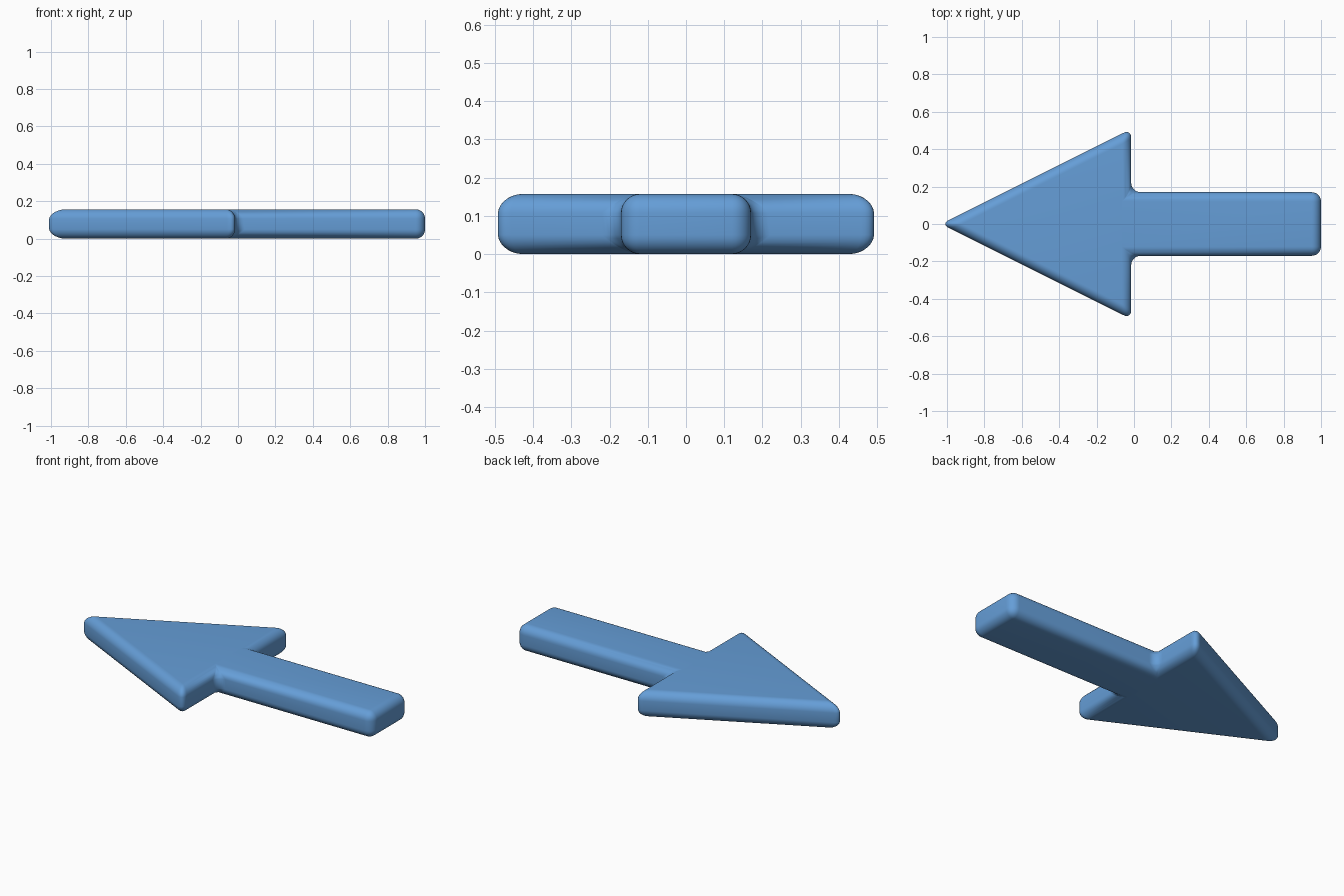
import bpy
import bmesh

if "Cube" in bpy.data.objects:
    bpy.data.objects.remove(bpy.data.objects["Cube"])

THICKNESS = 0.157

# Upper half of the arrow outline, mirrored below the x axis
half = [(-0.015, 0.508), (-0.015, 0.17), (1.0, 0.17)]
outline = [(-1.031, 0.0)] + [(x, -y) for x, y in half] + half[::-1]

# Extrude the flat outline into a slab
bm = bmesh.new()
base = bm.faces.new([bm.verts.new((x, y, 0)) for x, y in outline])
top = bmesh.ops.extrude_face_region(bm, geom=[base], use_keep_orig=True)
top_verts = [g for g in top["geom"] if isinstance(g, bmesh.types.BMVert)]
bmesh.ops.translate(bm, verts=top_verts, vec=(0, 0, THICKNESS))
bmesh.ops.recalc_face_normals(bm, faces=bm.faces)
mesh = bpy.data.meshes.new("arrow")
bm.to_mesh(mesh)
bm.free()

arrow = bpy.data.objects.new("arrow", mesh)
bpy.context.collection.objects.link(arrow)
bpy.context.view_layer.objects.active = arrow
arrow.select_set(True)

# Soft rounding on every edge
bevel = arrow.modifiers.new("rounded_edges", "BEVEL")
bevel.width = 0.05
bevel.segments = 8
bevel.limit_method = "NONE"
bpy.ops.object.modifier_apply(modifier=bevel.name)
bpy.ops.object.shade_smooth_by_angle(angle=0.6)

# Blue paint
blue = bpy.data.materials.new("blue")
blue.diffuse_color = (0.13, 0.34, 0.68, 1)
blue.use_nodes = True
blue.node_tree.nodes["Principled BSDF"].inputs["Base Color"].default_value = blue.diffuse_color
mesh.materials.append(blue)
